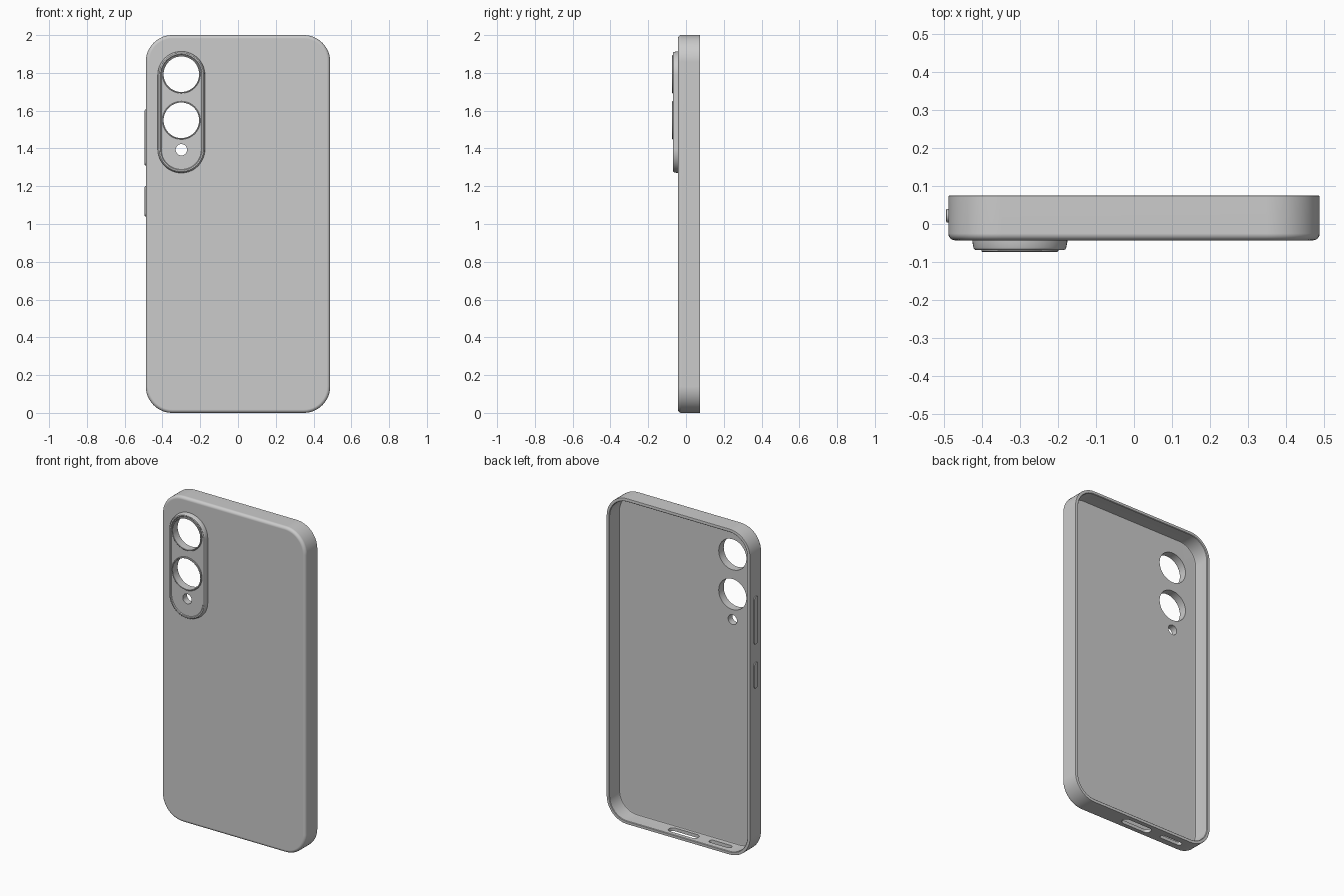
import bpy, bmesh
from math import sin, cos, pi

if "Cube" in bpy.data.objects:
    bpy.data.objects.remove(bpy.data.objects["Cube"])

AXES = {'x': lambda u, v, w: (w, u, v),
        'y': lambda u, v, w: (u, w, v),
        'z': lambda u, v, w: (u, v, w)}


def outline(cu, cv, hu, hv, r, n=12):
    """Rounded rectangle as a list of (u, v) points."""
    pts = []
    for k, (su, sv) in enumerate([(1, 1), (-1, 1), (-1, -1), (1, -1)]):
        for i in range(n + 1):
            a = pi / 2 * (k + i / n)
            pts.append((cu + su * (hu - r) + r * cos(a), cv + sv * (hv - r) + r * sin(a)))
    return pts


def loft(name, axis, shape, profile, ring=False):
    """Sweep a rounded rectangle through (inset, depth) steps; ring joins last step to first."""
    cu, cv, hu, hv, r = shape
    bm = bmesh.new()
    loops = []
    for inset, w in profile:
        pts = outline(cu, cv, hu - inset, hv - inset, r - inset)
        loops.append([bm.verts.new(AXES[axis](u, v, w)) for u, v in pts])
    pairs = list(zip(loops, loops[1:]))
    if ring:
        pairs.append((loops[-1], loops[0]))
    else:
        bm.faces.new(loops[0])
        bm.faces.new(loops[-1])
    for a, b in pairs:
        for i in range(len(a)):
            j = (i + 1) % len(a)
            bm.faces.new((a[i], a[j], b[j], b[i]))
    bmesh.ops.remove_doubles(bm, verts=bm.verts, dist=1e-5)
    bmesh.ops.recalc_face_normals(bm, faces=bm.faces)
    mesh = bpy.data.meshes.new(name)
    bm.to_mesh(mesh)
    bm.free()
    ob = bpy.data.objects.new(name, mesh)
    bpy.context.collection.objects.link(ob)
    return ob


def activate(ob):
    bpy.ops.object.select_all(action='DESELECT')
    ob.select_set(True)
    bpy.context.view_layer.objects.active = ob


def cut(ob, cutters):
    activate(ob)
    for c in cutters:
        mod = ob.modifiers.new("cut", 'BOOLEAN')
        mod.operation = 'DIFFERENCE'
        mod.solver = 'EXACT'
        mod.object = c
        bpy.ops.object.modifier_apply(modifier=mod.name)


def smooth(ob):
    activate(ob)
    bpy.ops.object.shade_smooth_by_angle(angle=pi / 6)
    ob.modifiers.new("weighted", 'WEIGHTED_NORMAL').keep_sharp = True


FRONT, BACK, WALL, FILLET = -0.043, 0.075, 0.02, 0.018
FLOOR = FRONT + WALL
CAM_X = -0.30

# Open tray: inner floor, inner wall, rim, outer wall, rounded front edge
profile = [(WALL + 0.008, FLOOR), (WALL + 0.002, FLOOR + 0.002), (WALL, FLOOR + 0.008),
           (WALL, BACK - 0.003), (WALL - 0.003, BACK), (0.004, BACK), (0.001, BACK - 0.001),
           (0, BACK - 0.004)]
for i in range(7):
    a = pi / 2 * i / 6
    profile.append((FILLET * (1 - cos(a)), FRONT + FILLET * (1 - sin(a))))
case = loft("case_shell", 'y', (0, 1.0, 0.488, 1.0, 0.14), profile)

# Raised camera plate with a rim and a slightly sunk face
plate = loft("camera_plate", 'y', (CAM_X, 1.592, 0.125, 0.322, 0.125),
             [(0, -0.033), (0, -0.046), (0.003, -0.062), (0.005, -0.066), (0.008, -0.068),
              (0.015, -0.068), (0.019, -0.064)])

# Lens and flash openings through plate and case
holes = [(1.793, 0.094), (1.549, 0.094), (1.393, 0.030)]
hole_cutters = [loft("hole_cutter", 'y', (CAM_X, z, r, r, r), [(0, -0.1), (0, 0.02)])
                for z, r in holes]

# Port and speaker slots in the bottom wall
slot_cutters = [loft("slot_cutter", 'z', (x, 0.022, hw, hh, hh), [(0, -0.05), (0, 0.05)])
                for x, hw, hh in [(0, 0.10, 0.026), (-0.25, 0.075, 0.016)]]

cut(case, hole_cutters + slot_cutters)
cut(plate, hole_cutters)
for c in hole_cutters + slot_cutters:
    bpy.data.objects.remove(c)

parts = [case, plate]

# Thin raised lips around the two lenses
for name, (z, r) in zip(("upper_lens_lip", "lower_lens_lip"), holes):
    ro = r + 0.007
    parts.append(loft(name, 'y', (CAM_X, z, ro, ro, ro),
                      [(0, -0.055), (0, -0.071), (0.002, -0.073), (0.006, -0.073),
                       (0.007, -0.072), (0.007, -0.055)], ring=True))

# Side buttons
for name, z0, z1 in [("volume_button", 1.31, 1.605), ("power_button", 1.04, 1.20)]:
    parts.append(loft(name, 'x', (0.022, (z0 + z1) / 2, 0.018, (z1 - z0) / 2, 0.018),
                      [(0, -0.478), (0, -0.491), (0.001, -0.493), (0.004, -0.494)]))

for ob in parts:
    smooth(ob)
